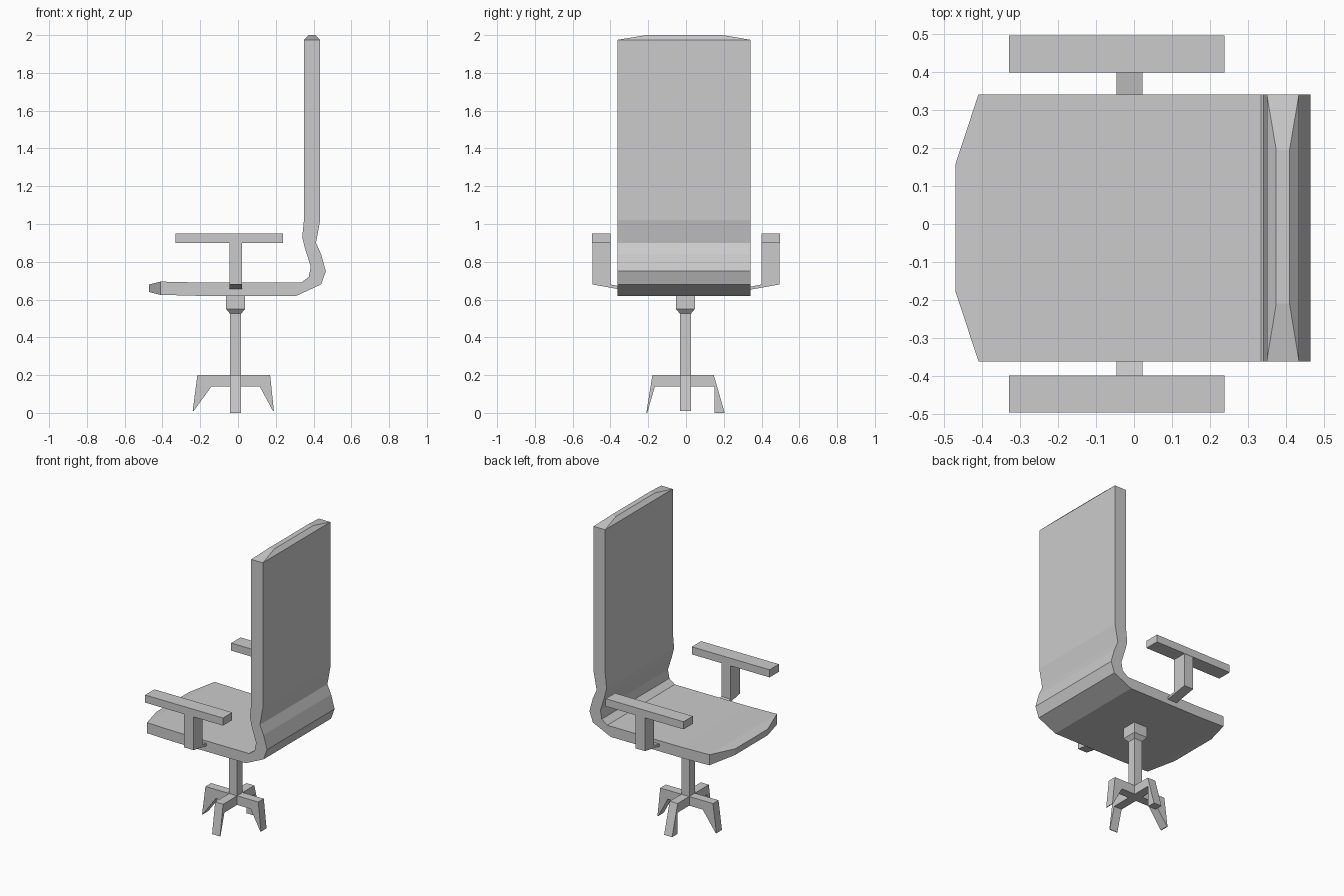
import bpy, bmesh

if "Cube" in bpy.data.objects:
    bpy.data.objects.remove(bpy.data.objects["Cube"])


def loft(name, rings):
    """Skin a series of equal-length vertex rings and cap both ends."""
    bm = bmesh.new()
    vs = [[bm.verts.new(p) for p in ring] for ring in rings]
    n = len(vs[0])
    for a, b in zip(vs, vs[1:]):
        for i in range(n):
            j = (i + 1) % n
            bm.faces.new((a[i], a[j], b[j], b[i]))
    bm.faces.new(vs[0])
    bm.faces.new(vs[-1])
    bmesh.ops.recalc_face_normals(bm, faces=bm.faces)
    me = bpy.data.meshes.new(name)
    bm.to_mesh(me)
    bm.free()
    ob = bpy.data.objects.new(name, me)
    bpy.context.collection.objects.link(ob)
    return ob


def rect(cx, cy, h, z):
    return [(cx + sx * h, cy + sy * h, z) for sx, sy in ((-1, -1), (1, -1), (1, 1), (-1, 1))]


# Seat and backrest: one bent shell, each station = outer x,z, inner x,z
Y0, Y1 = -0.362, 0.342
stations = [
    (-0.47, 0.64, -0.47, 0.68, -0.18, 0.16),
    (-0.41, 0.625, -0.41, 0.695, Y0, Y1),
    (-0.22, 0.62, -0.20, 0.69, Y0, Y1),
    (0.31, 0.62, 0.335, 0.69, Y0, Y1),
    (0.44, 0.68, 0.375, 0.72, Y0, Y1),
    (0.465, 0.75, 0.385, 0.775, Y0, Y1),
    (0.44, 0.84, 0.355, 0.87, Y0, Y1),
    (0.413, 0.90, 0.34, 0.93, Y0, Y1),
    (0.435, 1.02, 0.35, 1.03, Y0, Y1),
    (0.435, 1.975, 0.35, 1.975, Y0, Y1),
    (0.41, 2.0, 0.375, 2.0, -0.21, 0.195),
]
loft("seat_and_backrest", [
    [(ox, a, oz), (ox, b, oz), (ix, b, iz), (ix, a, iz)]
    for ox, oz, ix, iz, a, b in stations])

# Square stem with a flared collar under the seat
CX, CY = -0.013, -0.003
loft("stem", [rect(CX, CY, h, z) for h, z in
              ((0.029, 0.14), (0.029, 0.525), (0.05, 0.55), (0.05, 0.63))])

# Base: four arms with bent, tapering feet (reach, foot reach, inner foot reach, foot z)
W = 0.029
feet = {
    "left": ((-1, 0), 0.215, 0.24, 0.235, 0.01, 0.14),
    "right": ((1, 0), 0.17, 0.19, 0.185, 0.01, 0.115),
    "front": ((0, -1), 0.178, 0.21, 0.205, 0.0, 0.165),
    "back": ((0, 1), 0.147, 0.205, 0.15, 0.0, 0.15),
}
for side, ((dx, dy), top, tip, tip_in, z0, knee) in feet.items():
    prof = [(0, 0.2), (top, 0.2), (tip, z0), (tip_in, z0), (knee, 0.14), (0, 0.14)]
    rings = []
    for s in (-W, W):
        if dx:
            rings.append([(dx * r, CY + s, z) for r, z in prof])
        else:
            rings.append([(CX + s, dy * r, z) for r, z in prof])
    loft("base_leg_" + side, rings)

# Armrests: bent bracket and flat pad on each side
bracket = [(0.30, 0.645), (0.495, 0.68), (0.495, 0.905), (0.40, 0.905),
           (0.40, 0.68), (0.30, 0.66)]
pad = [(0.40, 0.90), (0.497, 0.90), (0.497, 0.95), (0.40, 0.95)]
for side, s in (("front", -1), ("back", 1)):
    for part, prof, x0, x1 in (("bracket", bracket, -0.046, 0.022),
                               ("pad", pad, -0.33, 0.238)):
        loft(f"armrest_{part}_{side}",
             [[(x, s * y, z) for y, z in prof] for x in (x0, x1)])
